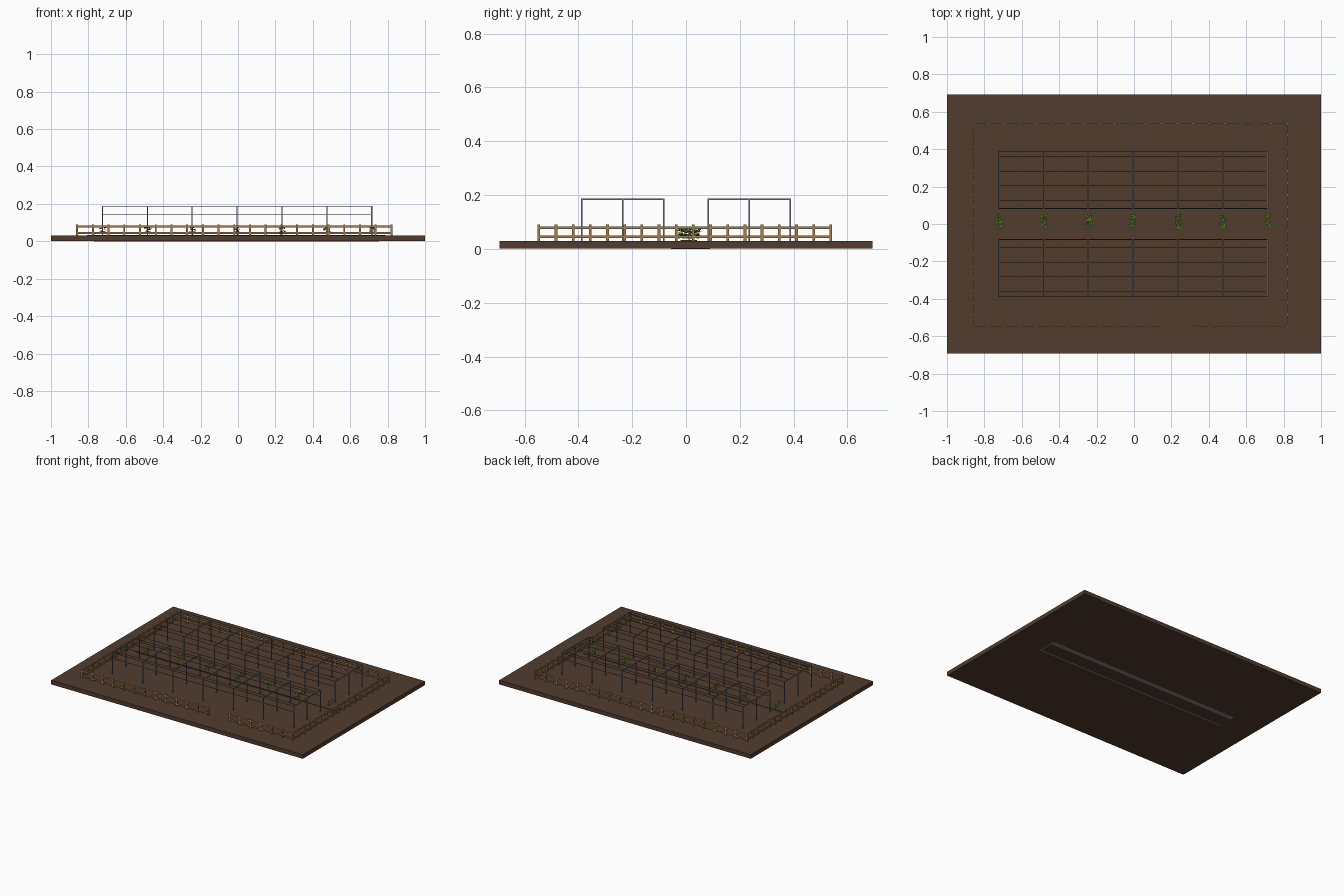
import bpy, bmesh, math, random
from mathutils import Vector, Matrix

if "Cube" in bpy.data.objects:
    bpy.data.objects.remove(bpy.data.objects["Cube"])
random.seed(4)

def material(name, rgb):
    m = bpy.data.materials.new(name)
    m.diffuse_color = (*rgb, 1)
    m.use_nodes = True
    m.node_tree.nodes["Principled BSDF"].inputs["Base Color"].default_value = m.diffuse_color
    return m

SOIL = material("brown soil", (0.085, 0.045, 0.028))
WOOD = material("fence wood", (0.38, 0.21, 0.075))
STEEL = material("grey steel", (0.22, 0.22, 0.25))
WIRE = material("dark wire", (0.03, 0.03, 0.035))
LEAF = material("green leaf", (0.13, 0.34, 0.02))

def box(bm, x0, x1, y0, y1, z0, z1):
    m = Matrix.Translation(((x0+x1)/2, (y0+y1)/2, (z0+z1)/2)) @ Matrix.Diagonal((x1-x0, y1-y0, z1-z0, 1))
    bmesh.ops.create_cube(bm, size=1, matrix=m)

def rod(bm, a, b, r, sides=6):
    a, b = Vector(a), Vector(b)
    d = b - a
    m = Matrix.Translation((a+b)/2) @ d.to_track_quat('Z', 'Y').to_matrix().to_4x4()
    bmesh.ops.create_cone(bm, cap_ends=True, segments=sides, radius1=r, radius2=r, depth=d.length, matrix=m)

def finish(bm, name, mat):
    me = bpy.data.meshes.new(name)
    bm.to_mesh(me)
    bm.free()
    me.materials.append(mat)
    ob = bpy.data.objects.new(name, me)
    bpy.context.collection.objects.link(ob)
    return ob

G = 0.03  # ground level

# ground slab and planting bed
bm = bmesh.new()
box(bm, -1, 1, -0.693, 0.693, 0.001, G)
finish(bm, "ground_slab", SOIL)
bm = bmesh.new()
box(bm, -0.808, 0.788, -0.02, 0.04, G-0.01, G+0.003)
finish(bm, "planting_bed", SOIL)

# metal channel edges seen under the slab
bm = bmesh.new()
box(bm, -0.77, 0.755, 0.055, 0.09, 0, 0.01)
box(bm, -0.77, 0.755, -0.055, -0.043, 0, 0.01)
box(bm, 0.745, 0.755, -0.043, 0.055, 0, 0.01)
finish(bm, "bed_channel", STEEL)

# fence: posts and two rails, with a gap in front
X0, X1, Y0, Y1 = -0.86, 0.82, -0.547, 0.538
posts, rails = bmesh.new(), bmesh.new()
def post(x, y):
    box(posts, x-0.005, x+0.005, y-0.005, y+0.005, 0.001, 0.09)
for i in range(21):
    x = X0 + (X1-X0)*i/20
    post(x, Y1)
    if not 0.17 < x < 0.29:
        post(x, Y0)
for i in range(1, 17):
    y = Y0 + (Y1-Y0)*i/17
    post(X0, y)
    post(X1, y)
for z in (0.045, 0.079):
    for a, b, y in ((X0, X1, Y1), (X0, 0.15, Y0), (0.31, X1, Y0)):
        box(rails, a, b, y-0.002, y+0.002, z-0.005, z+0.005)
    for x in (X0, X1):
        box(rails, x-0.002, x+0.002, Y0, Y1, z-0.005, z+0.005)
finish(posts, "fence_posts", WOOD)
finish(rails, "fence_rails", WOOD)

# two rows of steel trellis frames with thin wires
XS = [-0.725 + 0.24*i for i in range(7)]
T, H = 0.185, 0.0028
for s, row in ((1, "back"), (-1, "front")):
    bm = bmesh.new()
    for x in XS:
        for y in (0.083, 0.235, 0.388):
            box(bm, x-H, x+H, s*y-H, s*y+H, 0.01, T)
        box(bm, x-H, x+H, min(s*0.08, s*0.391), max(s*0.08, s*0.391), T-H, T+H)
    finish(bm, row + "_trellis_frames", STEEL)
    bm = bmesh.new()
    for y, z in [(v, T) for v in (0.083, 0.125, 0.205, 0.28, 0.36, 0.388)] + [(0.083, 0.145), (0.388, 0.145)]:
        rod(bm, (XS[0], s*y, z), (XS[-1], s*y, z), 0.0018, 6)
    finish(bm, row + "_trellis_wires", WIRE)

# small leafy plants in line with the frames
bm = bmesh.new()
for x in XS:
    c = Vector((x+0.002, 0.012, G))
    rod(bm, c, c + Vector((0, 0, 0.04)), 0.0018, 5)
    for k in range(26):
        p = c + Vector((random.uniform(-0.015, 0.015), random.uniform(-0.038, 0.038), random.uniform(0.01, 0.046)))
        a = random.uniform(0, math.tau)
        u = Vector((math.cos(a), math.sin(a), random.uniform(-0.4, 0.4))) * 0.009
        w = Vector((-math.sin(a), math.cos(a), random.uniform(-0.5, 0.5))) * 0.0055
        # the same outline twice, so both sides of the leaf face outward
        quad = (p-u, p-w, p+u, p+w)
        off = Vector((0, 0, 0.0006))
        bm.faces.new([bm.verts.new(q + off) for q in quad])
        bm.faces.new([bm.verts.new(q) for q in reversed(quad)])
finish(bm, "plants", LEAF)
